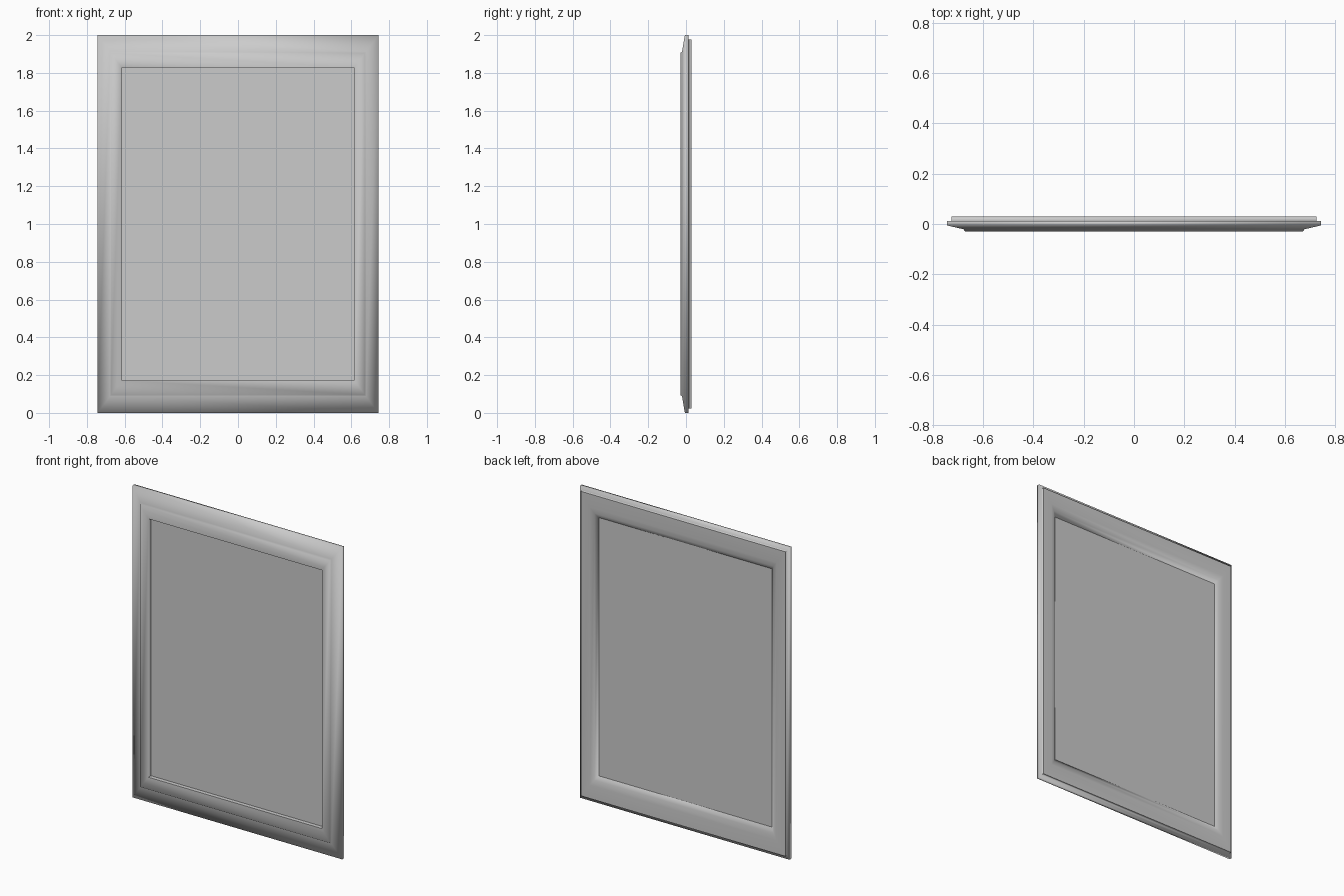
import bpy, bmesh, math

if "Cube" in bpy.data.objects:
    bpy.data.objects.remove(bpy.data.objects["Cube"])

HALF_X, HALF_Z = 0.743, 1.0


def ring(name, profile, smooth_angle=None):
    """Sweep a closed profile of (fraction of outer size, y) round the rectangle."""
    bm = bmesh.new()
    corners = [(-1, -1), (1, -1), (1, 1), (-1, 1)]
    loops = [[bm.verts.new((sx * f * HALF_X, y, HALF_Z + sz * f * HALF_Z))
              for f, y in profile] for sx, sz in corners]
    n = len(profile)
    for c in range(4):
        a, b = loops[c], loops[(c + 1) % 4]
        for i in range(n):
            j = (i + 1) % n
            bm.faces.new((a[i], b[i], b[j], a[j]))
    bmesh.ops.recalc_face_normals(bm, faces=bm.faces[:])
    me = bpy.data.meshes.new(name)
    bm.to_mesh(me)
    bm.free()
    ob = bpy.data.objects.new(name, me)
    bpy.context.collection.objects.link(ob)
    if smooth_angle:
        bpy.context.view_layer.objects.active = ob
        ob.select_set(True)
        bpy.ops.object.shade_smooth_by_angle(angle=math.radians(smooth_angle))
        ob.select_set(False)
    return ob


# One moulding: front bevel and raised lip, thin rim, smooth-shaded back
ring("frame_moulding", [
    (0.828, -0.002), (0.828, -0.029), (0.905, -0.03), (0.912, -0.021),
    (1.0, -0.006), (1.0, 0.012), (0.976, 0.013), (0.976, 0.03),
    (0.89, 0.03), (0.855, 0.021), (0.828, 0.006)], 89)

# Flat panel filling the opening
bpy.ops.mesh.primitive_cube_add(size=1, location=(0, 0.001, HALF_Z))
panel = bpy.context.object
panel.name = "panel"
panel.scale = (2 * HALF_X * 0.832, 0.008, 2 * HALF_Z * 0.832)
